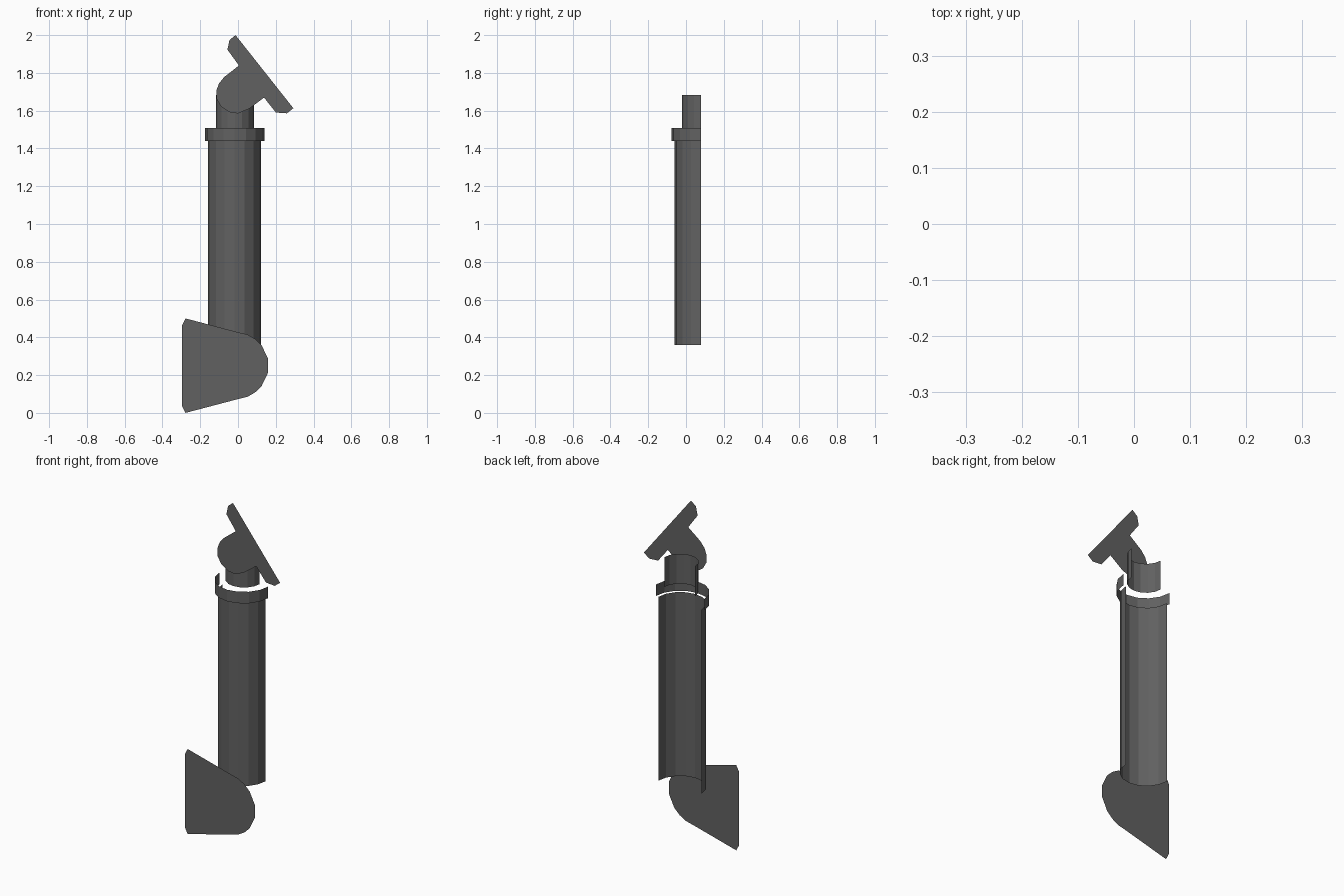
import bpy, math

if "Cube" in bpy.data.objects:
    bpy.data.objects.remove(bpy.data.objects["Cube"])

mat = bpy.data.materials.new("dark grey")
mat.diffuse_color = (0.12, 0.12, 0.12, 1)
mat.use_nodes = True
mat.node_tree.nodes["Principled BSDF"].inputs["Base Color"].default_value = mat.diffuse_color


def make(name, verts, faces):
    me = bpy.data.meshes.new(name)
    me.from_pydata(verts, [], faces)
    me.materials.append(mat)
    ob = bpy.data.objects.new(name, me)
    bpy.context.collection.objects.link(ob)
    return ob


def half_tube(name, cx, r, z0, z1, back=0.08, n=8):
    """Open half cylinder bulging to the front (-y), without caps."""
    verts = []
    for i in range(n + 1):
        a = math.pi + math.pi * i / n
        x, y = cx + r * math.cos(a), back + r * math.sin(a)
        verts += [(x, y, z0), (x, y, z1)]
    faces = [(2 * i, 2 * i + 2, 2 * i + 3, 2 * i + 1) for i in range(n)]
    return make(name, verts, faces)


def plate(name, y, outline):
    """Flat single-sided plate facing the front; outline is counter-clockwise in x, z."""
    return make(name, [(x, y, z) for x, z in outline], [range(len(outline))])


# Post, collar and inner tube
half_tube("post_tube", -0.018, 0.14, 0.36, 1.44)
half_tube("collar", -0.018, 0.157, 1.44, 1.508)
half_tube("inner_tube", -0.016, 0.10, 1.508, 1.683)

# Wall bracket: lower half of the outline, mirrored about its middle height
mid = 0.25
lower = [(-0.297, 0.037), (-0.278, 0.0), (0.0, 0.073), (0.05, 0.085), (0.09, 0.108),
         (0.125, 0.142), (0.159, 0.213)]
upper = [(x, 2 * mid - z) for x, z in reversed(lower)]
plate("wall_bracket", -0.07, lower + upper)

# Tilted head with rounded pivot
plate("tilted_head", -0.028, [
    (-0.013, 2.0), (-0.045, 1.974), (-0.056, 1.923), (0.005, 1.839),
    (-0.073, 1.778), (-0.100, 1.745), (-0.115, 1.705), (-0.115, 1.665),
    (-0.090, 1.622), (-0.045, 1.592), (0.0, 1.585), (0.06, 1.611),
    (0.138, 1.669), (0.201, 1.59), (0.259, 1.586), (0.293, 1.613)])
